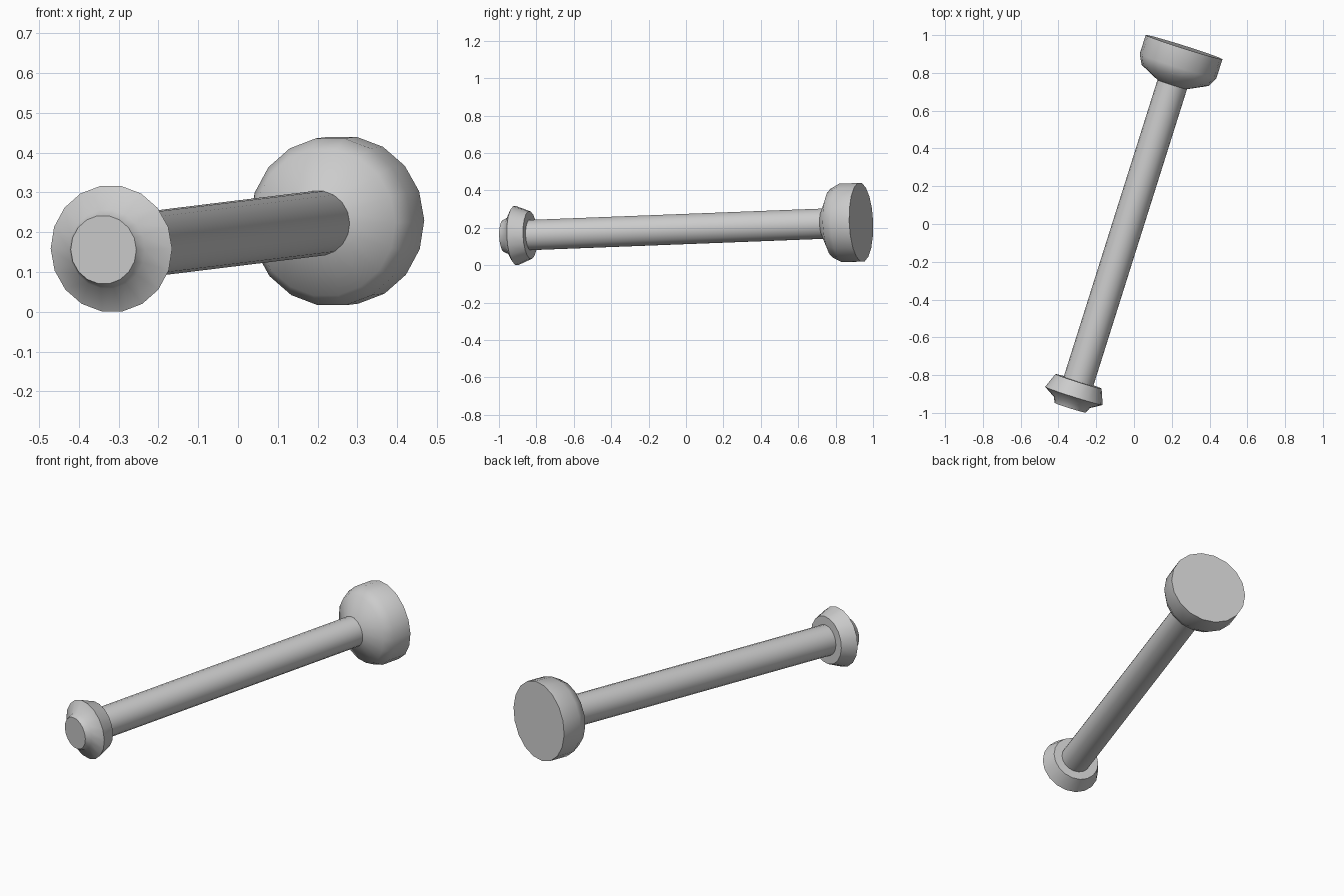
import bpy, bmesh, math
from mathutils import Matrix, Vector

if "Cube" in bpy.data.objects:
    bpy.data.objects.remove(bpy.data.objects["Cube"])

SIDES = 18
START = Vector((-0.338, -0.973, 0.156))   # centre of the small end face
END = Vector((0.265, 0.9365, 0.230))      # centre of the large end face
axis = (END - START).normalized()
side = Vector((axis.y, -axis.x, 0)).normalized()
up = axis.cross(side)
frame = Matrix((side, up, axis)).transposed().to_4x4()
frame.translation = START
L = (END - START).length


def lathe(name, profile, cap_first=False, cap_last=False):
    """Spin (distance along axis, radius) points around the tilted axis."""
    bm = bmesh.new()
    rings = []
    for t, r in profile:
        rings.append([bm.verts.new((r * math.cos(2 * math.pi * i / SIDES),
                                    r * math.sin(2 * math.pi * i / SIDES), t))
                      for i in range(SIDES)])
    for a, b in zip(rings, rings[1:]):
        for i in range(SIDES):
            j = (i + 1) % SIDES
            bm.faces.new((a[i], a[j], b[j], b[i]))
    if cap_first:
        bm.faces.new(rings[0][::-1])
    if cap_last:
        bm.faces.new(rings[-1])
    bm.transform(frame)
    mesh = bpy.data.meshes.new(name)
    bm.to_mesh(mesh)
    bm.free()
    obj = bpy.data.objects.new(name, mesh)
    bpy.context.collection.objects.link(obj)
    bpy.ops.object.select_all(action='DESELECT')
    obj.select_set(True)
    bpy.context.view_layer.objects.active = obj
    bpy.ops.object.shade_smooth_by_angle(angle=math.radians(40))
    return obj


R = 0.082
# Small flanged tip
lathe("small_flange", [(0, 0.0865), (0.03, 0.1), (0.066, 0.16), (0.147, 0.128), (0.147, R)],
      cap_first=True)
# Straight shaft
lathe("shaft", [(0.147, R), (L - 0.208, R)])
# Large head with stepped underside
lathe("large_head", [(L - 0.208, R), (L - 0.157, 0.186), (L - 0.105, 0.213), (L, 0.213)],
      cap_last=True)
